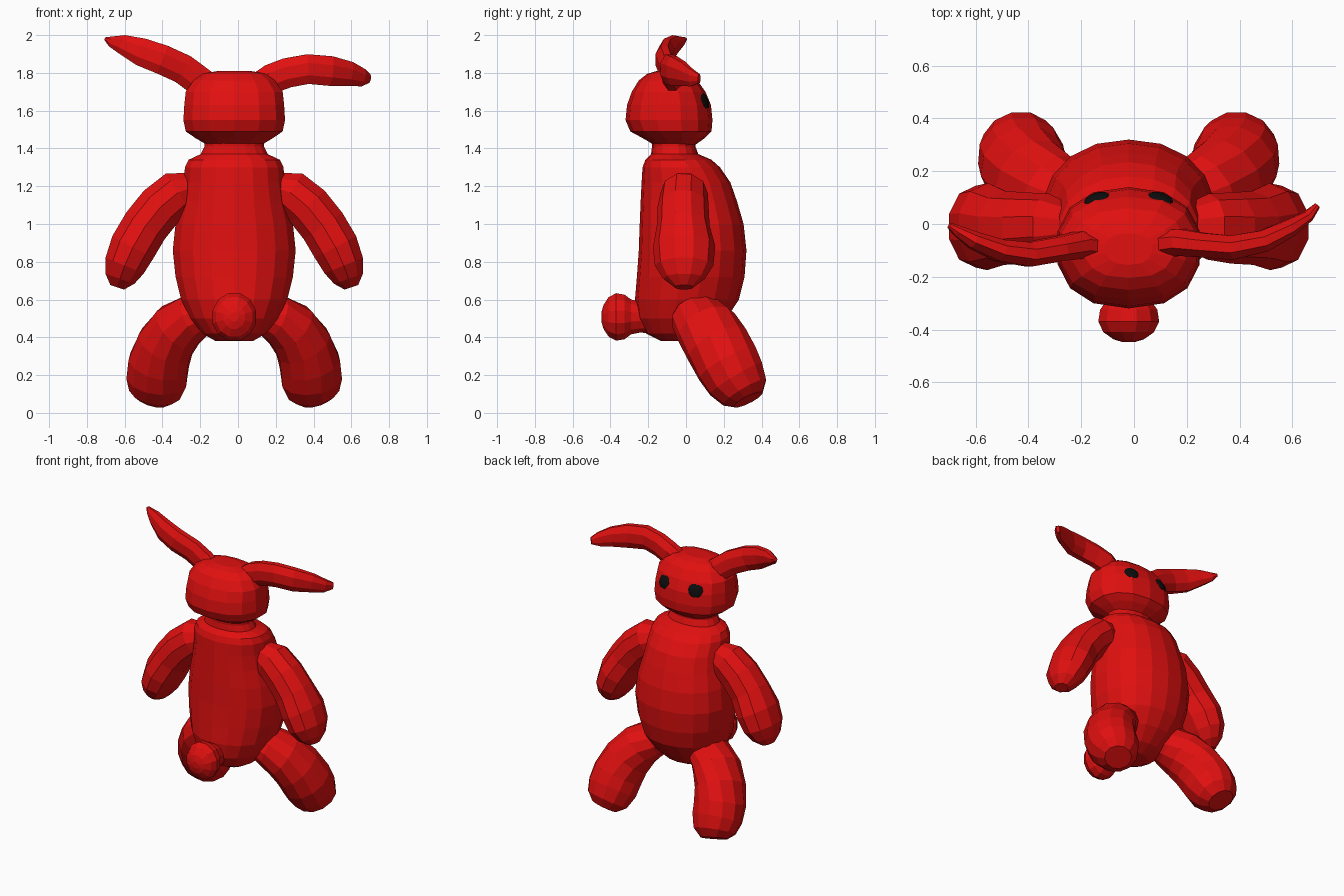
import bpy, bmesh, math
from mathutils import Vector, Matrix

MID = -0.02  # symmetry plane of the toy


def material(name, rgb):
    m = bpy.data.materials.new(name)
    m.diffuse_color = (*rgb, 1)
    return m


RED = material("red plush", (0.75, 0.005, 0.005))
BLACK = material("black", (0.004, 0.004, 0.004))


def finish(bm, name, mat):
    bmesh.ops.recalc_face_normals(bm, faces=bm.faces)
    me = bpy.data.meshes.new(name)
    bm.to_mesh(me)
    bm.free()
    me.materials.append(mat)
    ob = bpy.data.objects.new(name, me)
    bpy.context.collection.objects.link(ob)
    return ob


def loft(name, rings, n=10, level=False, ref=(0, 1, 0), power=1.0, mirror=False):
    """Skin rings (x, y, z, in-plane radius, radius along ref) along their path."""
    bm = bmesh.new()
    pts = [Vector(r[:3]) for r in rings]
    loops = []
    for i, r in enumerate(rings):
        t = pts[min(i + 1, len(pts) - 1)] - pts[max(i - 1, 0)]
        t = Vector((0, 0, 1)) if level else t.normalized()
        b = t.cross(Vector(ref)).normalized()
        a = b.cross(t)
        loop = []
        for k in range(n):
            ang = 2 * math.pi * (k + 0.5) / n
            c, s = math.cos(ang), math.sin(ang)
            c = math.copysign(abs(c) ** power, c)
            s = math.copysign(abs(s) ** power, s)
            p = pts[i] + b * c * r[3] + a * s * r[4]
            if mirror:
                p.x = 2 * MID - p.x
            loop.append(bm.verts.new(p))
        loops.append(loop)
    for l0, l1 in zip(loops, loops[1:]):
        for k in range(n):
            bm.faces.new((l0[k], l0[(k + 1) % n], l1[(k + 1) % n], l1[k]))
    bm.faces.new(loops[0])
    bm.faces.new(loops[-1])
    return finish(bm, name, RED)


# Pear-shaped torso with neck: z, centre y, half width, half depth
torso = [(0.38, -0.04, 0.10, 0.09), (0.42, -0.04, 0.17, 0.17), (0.50, -0.02, 0.235, 0.235),
         (0.60, 0.005, 0.285, 0.275), (0.72, 0.025, 0.315, 0.285), (0.86, 0.035, 0.33, 0.285),
         (1.00, 0.03, 0.315, 0.275), (1.12, 0.015, 0.285, 0.255), (1.22, 0.0, 0.27, 0.235),
         (1.30, -0.025, 0.265, 0.205), (1.34, -0.04, 0.245, 0.175), (1.37, -0.06, 0.18, 0.125),
         (1.41, -0.065, 0.16, 0.115), (1.46, -0.065, 0.16, 0.12)]
loft("torso", [(MID, y, z, w, d) for z, y, w, d in torso], 18, True, power=0.93)

# Head with a fuller lower face
head = [(1.42, -0.06, 0.15, 0.11), (1.455, -0.065, 0.21, 0.165), (1.49, -0.08, 0.262, 0.215),
        (1.55, -0.09, 0.275, 0.23), (1.63, -0.09, 0.27, 0.222), (1.70, -0.092, 0.262, 0.195),
        (1.76, -0.095, 0.22, 0.155), (1.795, -0.095, 0.17, 0.11), (1.81, -0.095, 0.09, 0.06)]
loft("head", [(MID, y, z, w, d) for z, y, w, d in head], 14, True, power=0.86)

# Two differently bent ears
loft("left_ear", [(-0.12, -0.09, 1.70, 0.08, 0.06), (-0.21, -0.08, 1.76, 0.085, 0.055),
                  (-0.29, -0.095, 1.82, 0.085, 0.05), (-0.40, -0.115, 1.87, 0.085, 0.05),
                  (-0.51, -0.10, 1.91, 0.08, 0.045), (-0.61, -0.06, 1.95, 0.055, 0.035),
                  (-0.67, -0.025, 1.965, 0.03, 0.022), (-0.70, -0.005, 1.98, 0.010, 0.012)], 8)
loft("right_ear", [(0.10, -0.08, 1.72, 0.08, 0.06), (0.18, -0.07, 1.77, 0.085, 0.055),
                   (0.26, -0.08, 1.80, 0.085, 0.05), (0.37, -0.09, 1.82, 0.085, 0.05),
                   (0.49, -0.065, 1.81, 0.085, 0.045), (0.59, -0.015, 1.795, 0.07, 0.035),
                   (0.66, 0.03, 1.775, 0.05, 0.022), (0.695, 0.07, 1.77, 0.025, 0.012)], 8)

# Arms and legs, mirrored
arm = [(-0.25, -0.01, 1.19, 0.09, 0.09), (-0.32, -0.01, 1.165, 0.125, 0.125),
       (-0.41, -0.015, 1.09, 0.13, 0.135), (-0.49, -0.015, 0.99, 0.13, 0.14),
       (-0.555, -0.01, 0.88, 0.13, 0.165), (-0.60, -0.01, 0.78, 0.115, 0.155),
       (-0.625, -0.01, 0.71, 0.085, 0.11), (-0.64, -0.01, 0.665, 0.04, 0.05)]
leg = [(-0.15, 0.03, 0.53, 0.09, 0.10), (-0.23, 0.06, 0.51, 0.125, 0.15),
       (-0.32, 0.11, 0.45, 0.145, 0.17), (-0.385, 0.165, 0.36, 0.155, 0.175),
       (-0.42, 0.22, 0.26, 0.165, 0.175), (-0.43, 0.265, 0.18, 0.165, 0.165),
       (-0.44, 0.31, 0.11, 0.14, 0.135), (-0.45, 0.33, 0.07, 0.09, 0.085)]
for side, flip in (("left", False), ("right", True)):
    loft(side + "_arm", arm, 10, mirror=flip)
    loft(side + "_leg", leg, 12, mirror=flip)

# Round tail on a short stem
tail = [(-0.14, 0.10), (-0.24, 0.085), (-0.29, 0.095), (-0.325, 0.122), (-0.37, 0.13),
        (-0.41, 0.108), (-0.437, 0.065), (-0.448, 0.025)]
loft("tail", [(MID, y, 0.508, r, r * 0.92) for y, r in tail], 12, ref=(1, 0, 0))

# Button eyes, flattened and following the slope of the face
for side, s in (("left", -1), ("right", 1)):
    bm = bmesh.new()
    bmesh.ops.create_uvsphere(bm, u_segments=12, v_segments=8, radius=1)
    normal = Vector((s * 0.32, 1, 0.38))
    rot = normal.to_track_quat('Z', 'Y').to_matrix().to_4x4()
    bm.transform(Matrix.Translation((MID + s * 0.12, 0.092, 1.65)) @ rot
                 @ Matrix.Diagonal((0.052, 0.052, 0.022, 1)))
    finish(bm, side + "_eye", BLACK)
